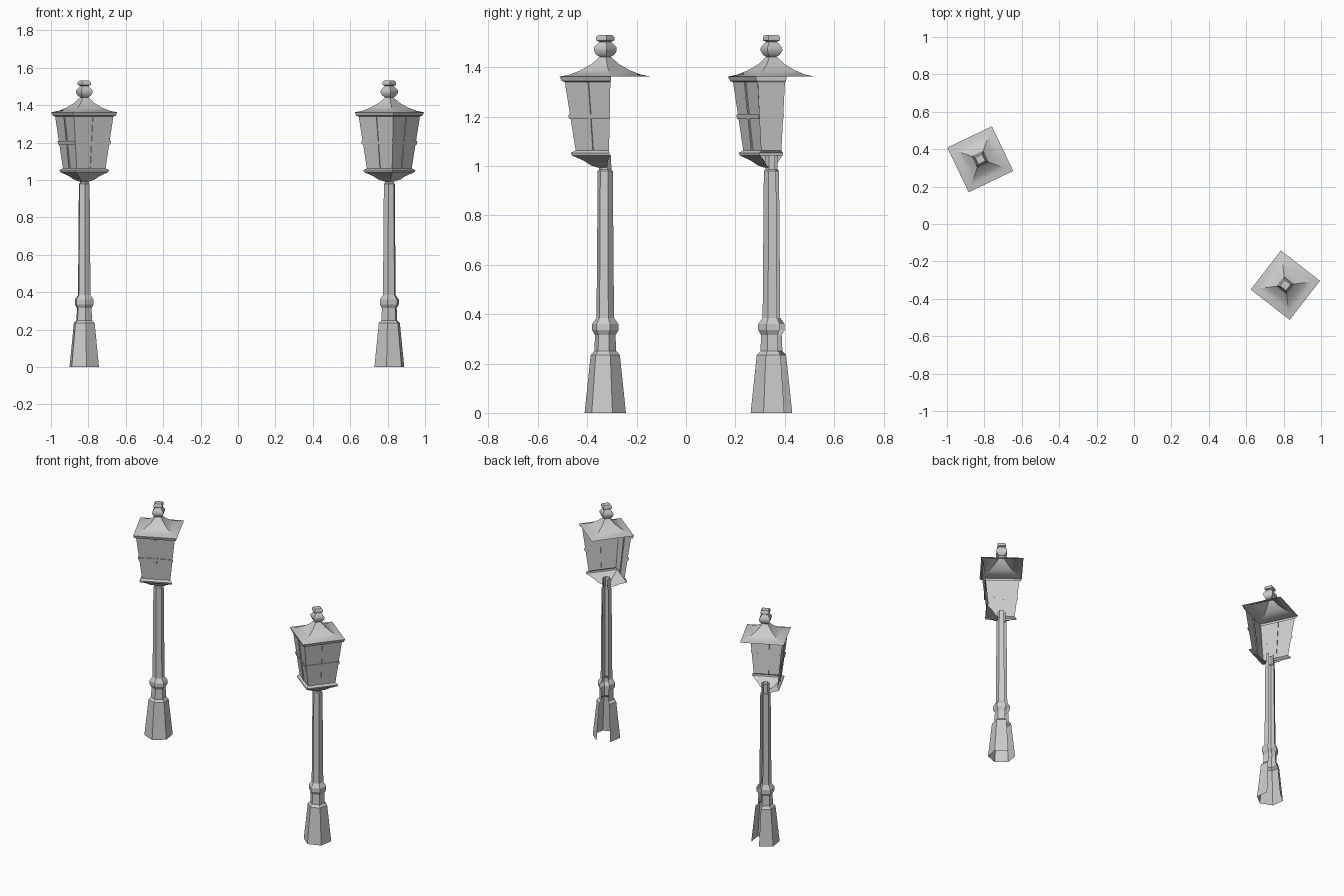
import bpy, bmesh, math
from mathutils import Matrix, Vector

if "Cube" in bpy.data.objects:
    bpy.data.objects.remove(bpy.data.objects["Cube"])


def finish(name, bm, smooth=None):
    me = bpy.data.meshes.new(name)
    bm.to_mesh(me)
    bm.free()
    ob = bpy.data.objects.new(name, me)
    bpy.context.collection.objects.link(ob)
    if smooth:
        bpy.ops.object.select_all(action='DESELECT')
        ob.select_set(True)
        bpy.context.view_layer.objects.active = ob
        bpy.ops.object.shade_smooth_by_angle(angle=math.radians(smooth))
    return ob


def loft(name, centre, profile, sides, turn, keep=None, cap=False, smooth=None):
    """Sweep a (radius, z) profile round the axis, keeping only chosen sides."""
    bm = bmesh.new()
    rings = []
    for r, z in profile:
        ring = []
        for k in range(sides):
            a = math.radians(turn + 360 * k / sides)
            ring.append(bm.verts.new((centre[0] + r * math.cos(a),
                                      centre[1] + r * math.sin(a), z)))
        rings.append(ring)
    for lo, hi in zip(rings, rings[1:]):
        for k in (keep or range(sides)):
            j = (k + 1) % sides
            bm.faces.new((lo[k], lo[j], hi[j], hi[k]))
    if cap:
        bm.faces.new(rings[-1])
    loose = [v for v in bm.verts if not v.link_faces]
    bmesh.ops.delete(bm, geom=loose, context='VERTS')
    return finish(name, bm, smooth)


POLE = [(.085, 0), (.06, .235), (.045, .25), (.042, .315), (.054, .335),
        (.054, .36), (.036, .385), (.031, .98), (.025, .985), (.024, 1.045)]
FLARE = [(.03, .993), (.06, 1.003), (.085, 1.02), (.137, 1.043), (.14, 1.053), (.121, 1.063)]
BODY = [(.121, 1.063), (.165, 1.34)]
EAVE = [(.165, 1.34), (.178, 1.344), (.187, 1.362)]
ROOF = [(.187, 1.362), (.145, 1.37), (.1, 1.388), (.055, 1.413), (.03, 1.436), (.022, 1.442)]
FINIAL = [(.022, 1.442), (.036, 1.45), (.047, 1.467), (.046, 1.48), (.03, 1.497),
          (.024, 1.503), (.037, 1.509), (.037, 1.522), (.028, 1.531)]
CROSSBAR = [(.141, 1.19), (.148, 1.19), (.151, 1.208), (.144, 1.208)]


def lamp(tag, centre, turn, pole_turn):
    front = (2, 3)  # the lantern is only closed on its two front sides
    # six-sided post with one open side at the back
    loft(tag + "_post", centre, POLE, 6, pole_turn, range(1, 6))
    # lantern
    loft(tag + "_lantern_base", centre, FLARE, 4, turn, front, smooth=35)
    loft(tag + "_lantern_glass", centre, BODY, 4, turn, front)
    loft(tag + "_eave", centre, EAVE, 4, turn, front)
    loft(tag + "_crossbar", centre, CROSSBAR, 4, turn, front)
    # roof and finial
    loft(tag + "_roof", centre, ROOF, 4, turn, smooth=35)
    loft(tag + "_finial", centre, FINIAL, 4, turn, cap=True, smooth=50)
    # upright glazing bars in the middle of each pane
    bm = bmesh.new()
    for a in (225, 315):
        m = (Matrix.Translation(Vector((centre[0], centre[1], 1.2)))
             @ Matrix.Rotation(math.radians(turn + a), 4, 'Z')
             @ Matrix.Translation(Vector((.101, 0, 0)))
             @ Matrix.Rotation(math.radians(6.3), 4, 'Y')
             @ Matrix.Diagonal((.008, .012, .276, 1)))
        bmesh.ops.create_cube(bm, size=1, matrix=m)
    finish(tag + "_glazing_bars", bm)


lamp("left_lamp", (-.822, .346), -19.4, 38)
lamp("right_lamp", (.809, -.327), 7.2, 80)
